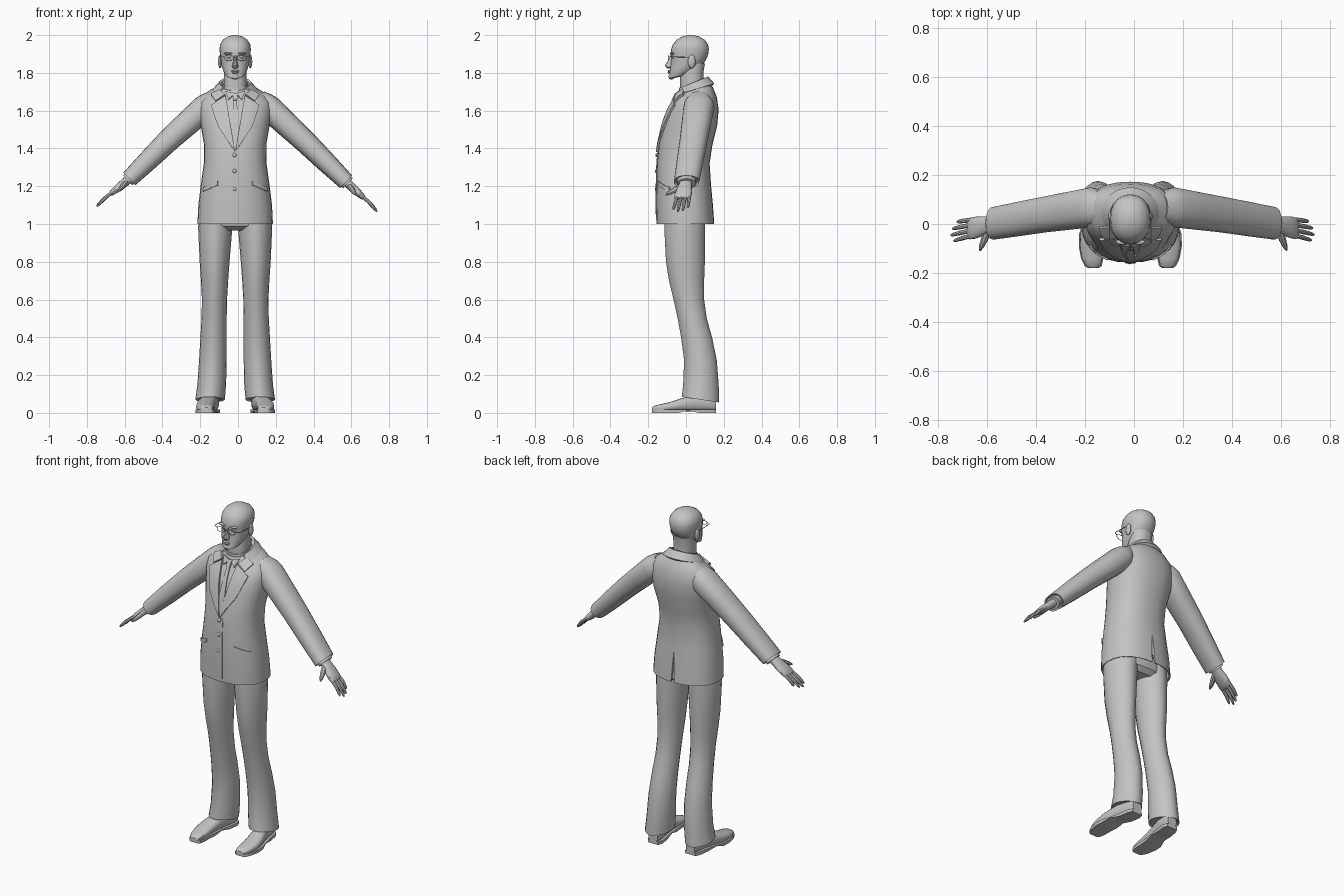
import bpy, bmesh, math
from mathutils import Vector as V
from mathutils.bvhtree import BVHTree

if "Cube" in bpy.data.objects:
    bpy.data.objects.remove(bpy.data.objects["Cube"])

CX = -0.015                      # body centre line
X, Y, Z = V((1, 0, 0)), V((0, 1, 0)), V((0, 0, 1))
grey = bpy.data.materials.new("plain grey")
grey.diffuse_color = (0.55, 0.55, 0.55, 1)
grey.use_nodes = True
grey.node_tree.nodes["Principled BSDF"].inputs["Base Color"].default_value = grey.diffuse_color


def finish(name, bm):
    bmesh.ops.recalc_face_normals(bm, faces=bm.faces[:])
    me = bpy.data.meshes.new(name)
    bm.to_mesh(me)
    bm.free()
    ob = bpy.data.objects.new(name, me)
    me.materials.append(grey)
    bpy.context.collection.objects.link(ob)
    return ob


def ring(c, u, v, ru, rv, n=20, e=2.0):
    pts = []
    for i in range(n):
        a = 2 * math.pi * i / n
        ca, sa = math.cos(a), math.sin(a)
        pts.append(c + u * (ru * math.copysign(abs(ca) ** (2 / e), ca))
                   + v * (rv * math.copysign(abs(sa) ** (2 / e), sa)))
    return pts


def hring(z, hw, yf, yb, tilt=0.0, e=2.3, x=0.0, n=28):
    """Level ring, tilted towards the back by tilt."""
    return ring(V((CX + x, (yf + yb) / 2, z)), X, V((0, 1, tilt)), hw, (yb - yf) / 2, n, e)


def loft(name, rings):
    bm = bmesh.new()
    rows = [[bm.verts.new(p) for p in r] for r in rings]
    n = len(rows[0])
    for a, b in zip(rows, rows[1:]):
        for i in range(n):
            bm.faces.new((a[i], a[(i + 1) % n], b[(i + 1) % n], b[i]))
    bm.faces.new(rows[0])
    bm.faces.new(rows[-1])
    return finish(name, bm)


def ball(name, c, r, seg=14):
    bm = bmesh.new()
    bmesh.ops.create_uvsphere(bm, u_segments=seg, v_segments=8, radius=1)
    for v in bm.verts:
        v.co = V((v.co.x * r[0] + c[0] + CX, v.co.y * r[1] + c[1], v.co.z * r[2] + c[2]))
    return finish(name, bm)


def rod(name, a, b, r):
    a, b = V(a) + X * CX, V(b) + X * CX
    d = (b - a).normalized()
    u = d.orthogonal().normalized()
    return loft(name, [ring(p, u, d.cross(u), r, r, 6) for p in (a, b)])


# jacket body: hollow hem first, then up to the neck
jacket = loft("jacket_body", [hring(*r) for r in (
    (1.06, .187, -.143, .133), (1.003, .192, -.147, .142), (1.0, .2, -.155, .15),
    (1.1, .195, -.158, .143), (1.2, .183, -.157, .133), (1.32, .166, -.154, .125),
    (1.42, .165, -.144, .14), (1.52, .182, -.122, .165), (1.6, .193, -.098, .173, .05),
    (1.655, .188, -.073, .163, .15), (1.692, .15, -.06, .143, .3),
    (1.715, .10, -.05, .122, .4), (1.735, .076, -.04, .105, .4))])
surf = BVHTree.FromPolygons([v.co.copy() for v in jacket.data.vertices],
                            [tuple(p.vertices) for p in jacket.data.polygons])

# back vent
cut = loft("vent_cutter", [[V((CX + sx * w, y, z)) for sx, y in ((-1, .115), (1, .115), (1, .22), (-1, .22))]
                           for z, w in ((.97, .012), (1.18, .001))])
cut.hide_render = True
mod = jacket.modifiers.new("vent", 'BOOLEAN')
mod.operation, mod.object, mod.solver = 'DIFFERENCE', cut, 'EXACT'
bpy.context.view_layer.objects.active = jacket
bpy.ops.object.modifier_apply(modifier=mod.name)
bpy.data.objects.remove(cut)


def plate(name, pts, lift):
    """Flat outline in x and z, laid on the front of the jacket."""
    bm = bmesh.new()
    bm.faces.new([bm.verts.new((CX + x, 0, z)) for x, z in pts])
    for axis, lo, step, count in ((X, -.2, .025, 17), (Z, 1.0, .03, 25)):
        for k in range(count):
            bmesh.ops.bisect_plane(bm, geom=bm.verts[:] + bm.edges[:] + bm.faces[:],
                                   plane_co=axis * (lo + k * step + .003), plane_no=axis)
    spots = {}
    for v in bm.verts:
        hit, nor, _, _ = surf.ray_cast(V((v.co.x, -1, v.co.z)), Y)
        if hit is None:
            hit, nor, _, _ = surf.find_nearest(V((v.co.x, -.06, v.co.z)))
        spots[v] = (hit, nor)
    base = [(v, *spots[v]) for v in bm.verts]
    front = {v: bm.verts.new(h + n * lift) for v, h, n in base}
    for f in bm.faces[:]:
        bm.faces.new([front[v] for v in f.verts])
    for e in [e for e in bm.edges if e.is_boundary and e.verts[0] in front]:
        a, b = e.verts
        bm.faces.new((a, b, front[b], front[a]))
    for v, h, n in base:
        v.co = h - n * .005
    return finish(name, bm)


# lapels, collar leaves, shirt collar and pocket flaps on both sides
for s, side in ((-1, "left"), (1, "right")):
    for name, pts, lift in (
            ("lapel", ((.05, 1.675), (.125, 1.625), (.085, 1.51), (0, 1.38)), .011),
            ("collar_leaf", ((.052, 1.68), (.075, 1.705), (.125, 1.68), (.10, 1.645)), .014),
            ("shirt_collar", ((.002, 1.69), (.05, 1.70), (.035, 1.655)), .009),
            ("pocket_flap", ((.09, 1.228), (.165, 1.195), (.168, 1.172), (.09, 1.206)), .006)):
        plate(f"{name}_{side}", [(s * x, z) for x, z in pts], lift)
plate("tie", ((-.008, 1.655), (.008, 1.655), (.018, 1.5), (0, 1.39), (-.018, 1.5)), .007)
plate("tie_knot", ((-.015, 1.69), (.015, 1.69), (.009, 1.65), (-.009, 1.65)), .013)
plate("front_edge", ((-.02, 1.02), (-.02, 1.37), (.0, 1.385), (.02, 1.37), (.02, 1.02)), .004)
for i, z in enumerate((1.365, 1.28, 1.185)):
    ball(f"button_{i}", (-.003, -.156 if z < 1.3 else -.153, z), (.011, .009, .011), 10)

# jacket collar swept round the back of the neck
rows = []
for i in range(19):
    a = math.radians(50 + 260 * i / 18)
    sx, sy = math.sin(a), -math.cos(a)
    rows.append([V((CX + sx * r, cy + sy * ry, z + t * sy * ry)) for r, cy, ry, z, t in (
        (.084, .036, .082, 1.748, .4), (.074, .036, .072, 1.742, .4),
        (.10, .043, .092, 1.700, .3), (.118, .044, .106, 1.712, .3))])
loft("jacket_collar", rows)
loft("shirt_band", [hring(1.70, .07, -.04, .10, .4), hring(1.748, .067, -.036, .10, .4),
                    hring(1.744, .06, -.03, .093, .4)])

# head
loft("neck", [hring(1.69, .062, -.03, .095), hring(1.75, .06, -.032, .092),
              hring(1.80, .06, -.03, .092), hring(1.85, .06, -.02, .10)])
loft("head", [hring(*r, e=2.2) for r in (
    (1.776, .028, -.082, -.01, .2), (1.786, .048, -.091, .03, .25),
    (1.812, .063, -.088, .07, .25), (1.845, .073, -.083, .10, .15),
    (1.882, .078, -.078, .113, .04), (1.90, .081, -.082, .118, 0), (1.925, .083, -.079, .121, 0),
    (1.95, .08, -.07, .117, 0), (1.975, .065, -.05, .10, 0),
    (1.992, .04, -.02, .07, 0), (2.0, .012, .01, .04, 0))])
loft("nose", [hring(*r, n=12) for r in (
    (1.892, .007, -.084, -.06), (1.865, .009, -.096, -.06), (1.84, .016, -.111, -.06),
    (1.83, .016, -.106, -.06), (1.824, .009, -.096, -.06))])
ball("upper_lip", (0, -.088, 1.811), (.023, .009, .005))
ball("lower_lip", (0, -.088, 1.802), (.019, .009, .006))
ball("chin", (0, -.078, 1.779), (.024, .016, .014))
for s, side in ((-1, "left"), (1, "right")):
    ball(f"ear_{side}", (s * .08, .03, 1.86), (.011, .02, .036))
    ball(f"brow_{side}", (s * .034, -.073, 1.903), (.026, .011, .006))
    ball(f"eye_{side}", (s * .033, -.069, 1.884), (.014, .01, .007))
    # glasses
    bpy.ops.mesh.primitive_torus_add(major_radius=.025, minor_radius=.0018, major_segments=20,
                                     minor_segments=6, location=(CX + s * .034, -.093, 1.88),
                                     rotation=(math.pi / 2, 0, 0))
    rim = bpy.context.object
    rim.name, rim.scale = f"glasses_rim_{side}", (1, .62, 1)
    rim.data.materials.append(grey)
    rod(f"glasses_hinge_{side}", (s * .058, -.093, 1.886), (s * .084, -.078, 1.886), .002)
    rod(f"glasses_temple_{side}", (s * .084, -.078, 1.886), (s * .086, .03, 1.882), .002)
rod("glasses_bridge", (-.01, -.094, 1.884), (.01, -.094, 1.884), .002)

# arms and hands: shoulder, elbow, cuff and fingertip for each side
for side, pts in (("left", ((-.176, .068, 1.616), (-.36, .04, 1.45), (-.575, .003, 1.239), (-.752, -.033, 1.098))),
                  ("right", ((.165, .068, 1.614), (.352, .04, 1.44), (.573, .003, 1.223), (.752, -.033, 1.06)))):
    sh, el, cu, tip = (V(p) for p in pts)
    ax = V((cu.x - sh.x, 0, cu.z - sh.z)).normalized()
    up = ax.cross(Y)
    loft(f"sleeve_{side}", [ring(c, up, Y, rn, ry, 20, 2.3) for c, rn, ry in (
        (sh - ax * .08, .045, .055), (sh - ax * .035, .062, .075), (sh, .069, .082),
        (sh.lerp(el, .5), .066, .078), (el, .061, .074), (el.lerp(cu, .5), .055, .071),
        (cu, .046, .067), (cu - ax * .01, .038, .057))])
    loft(f"shirt_cuff_{side}", [ring(cu + ax * t, up, Y, .036, .05, 16) for t in (-.02, .012)])
    d = (tip - cu).normalized()
    n = d.cross(Y).normalized()
    n = n if n.z > 0 else -n
    loft(f"palm_{side}", [ring(cu + d * t - Y * .003, n, Y, rn, ry, 16, 2.3) for t, rn, ry in (
        (-.02, .024, .033), (.03, .023, .034), (.07, .021, .042), (.1, .018, .045),
        (.125, .013, .043), (.133, .007, .038))])

    def digit(name, a, b, r):
        mid = a.lerp(b, .5) + n * .005
        loft(name, [ring(p, n, Y, r * k, r * k, 8) for p, k in (
            (a, 1), (mid, 1), (mid.lerp(b, .8), .8), (b, .35))])
    for i, (y, t) in enumerate(((.032, .198), (.011, .222), (-.011, .23), (-.033, .215))):
        digit(f"finger_{i}_{side}", cu + d * .115 + Y * y, cu + d * t + Y * y * 1.15 - n * .006, .0095)
    a, b = cu + d * .03 - Y * .022 - n * .004, cu + d * .085 - Y * .098 - n * .016
    ra = (b - a).normalized()
    rb = ra.cross(n).normalized()
    loft(f"thumb_{side}", [ring(a.lerp(b, t), n, rb, r, r * 1.1, 8) for t, r in (
        (0, .015), (.45, .014), (.8, .01), (1, .004))])

# trousers
loft("trouser_seat", [hring(.965, .12, -.07, .07), hring(.99, .185, -.108, .095), hring(1.08, .188, -.115, .10)])
for s, side in ((-1, "left"), (1, "right")):
    legs = []
    for z, xi, xo, yf, yb, tilt in (
            (1.08, .008, .19, -.113, .10, 0), (.98, .015, .196, -.115, .10, 0), (.8, .03, .188, -.106, .10, 0),
            (.7, .037, .181, -.09, .096, 0), (.6, .043, .176, -.066, .096, 0), (.5, .045, .178, -.044, .11, 0),
            (.4, .045, .184, -.026, .138, 0), (.28, .045, .191, -.01, .163, 0), (.15, .048, .2, -.015, .173, 0),
            (.07, .055, .211, -.022, .176, -.15), (.078, .063, .203, -.012, .166, -.15)):
        legs.append(hring(z, (xo - xi) / 2, yf, yb, tilt, 1.85, s * (xi + xo) / 2, 20))
    loft(f"trouser_leg_{side}", legs)

    # shoes: station y, centre x, half width, height
    stations = ((-.18, .152, .018, .028), (-.172, .152, .031, .036), (-.14, .156, .042, .045),
                (-.09, .16, .047, .056), (-.04, .157, .048, .072), (.01, .147, .043, .088),
                (.07, .135, .041, .10), (.13, .126, .041, .095), (.158, .124, .030, .08))
    loft(f"shoe_upper_{side}", [ring(V((CX + s * x, y, .008 + (h - .008) / 2)), X, Z, w, (h - .008) / 2, 16, 2.5)
                                for y, x, w, h in stations])
    sole = []
    for y, x, w, h in stations:
        lo = .012 if -.01 < y < .03 else 0
        sole.append([V((CX + s * x + k * (w + .004), y, z)) for k, z in
                     ((-1, lo), (1, lo), (1, .018), (-1, .018))])
    loft(f"shoe_sole_{side}", sole)

# smooth shading with crisp creases
bpy.ops.object.select_all(action='SELECT')
bpy.context.view_layer.objects.active = jacket
bpy.ops.object.shade_smooth_by_angle(angle=math.radians(35))
